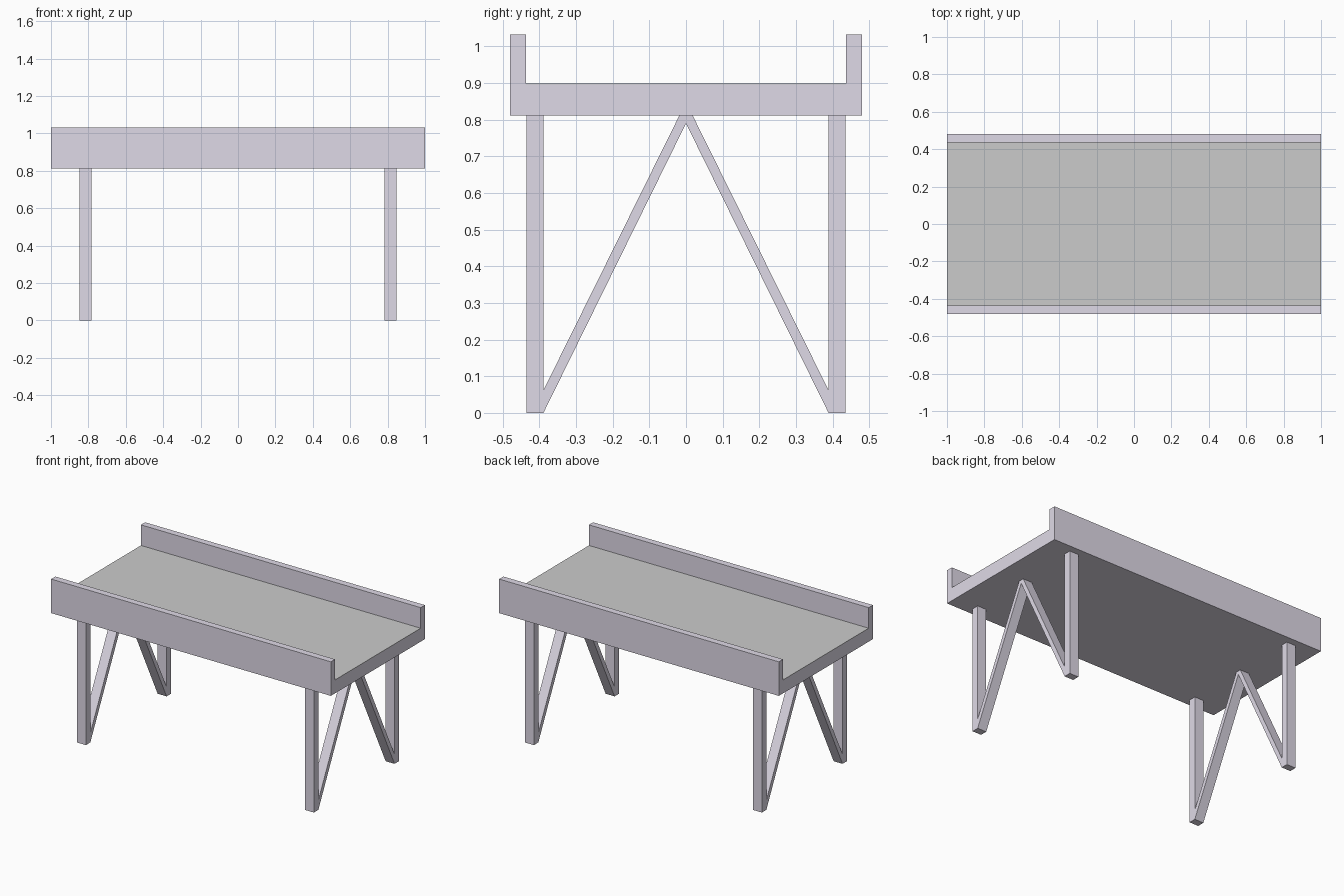
import bpy
import bmesh

if "Cube" in bpy.data.objects:
    bpy.data.objects.remove(bpy.data.objects["Cube"])

paint = bpy.data.materials.new("mauve_paint")
paint.diffuse_color = (0.74, 0.70, 0.80, 1)
paint.use_nodes = True
paint.node_tree.nodes["Principled BSDF"].inputs["Base Color"].default_value = paint.diffuse_color


def extrude_profile(name, profile, x0, x1, material=None):
    """Extrude a closed (y, z) outline along x."""
    bm = bmesh.new()
    face = bm.faces.new([bm.verts.new((x0, y, z)) for y, z in profile])
    grown = bmesh.ops.extrude_face_region(bm, geom=[face])["geom"]
    verts = [g for g in grown if isinstance(g, bmesh.types.BMVert)]
    bmesh.ops.translate(bm, verts=verts, vec=(x1 - x0, 0, 0))
    bmesh.ops.recalc_face_normals(bm, faces=bm.faces)
    mesh = bpy.data.meshes.new(name)
    bm.to_mesh(mesh)
    bm.free()
    obj = bpy.data.objects.new(name, mesh)
    bpy.context.collection.objects.link(obj)
    if material:
        mesh.materials.append(material)
    return obj


def mirrored(half):
    """Complete a symmetric outline from its +y half."""
    return half + [(-y, z) for y, z in reversed(half) if y > 0]


# Deck frame: channel section with a raised rail along both long sides
extrude_profile("deck_frame", mirrored(
    [(0.48, 0.812), (0.48, 1.032), (0.437, 1.032), (0.437, 0.896)]),
    -1, 1, paint)

# Thin grey deck surface between the rails
extrude_profile("deck_surface", mirrored([(0.437, 0.896), (0.437, 0.899)]), -1, 1)

# Trestles: two upright legs joined by an inverted V brace
trestle = mirrored([
    (0.018, 0.812), (0.389, 0.062), (0.389, 0.812), (0.435, 0.812),
    (0.435, 0.0), (0.389, 0.0), (0.0, 0.79)])
for side, x in (("left", -0.815), ("right", 0.815)):
    extrude_profile(side + "_trestle", trestle, x - 0.032, x + 0.032, paint)
